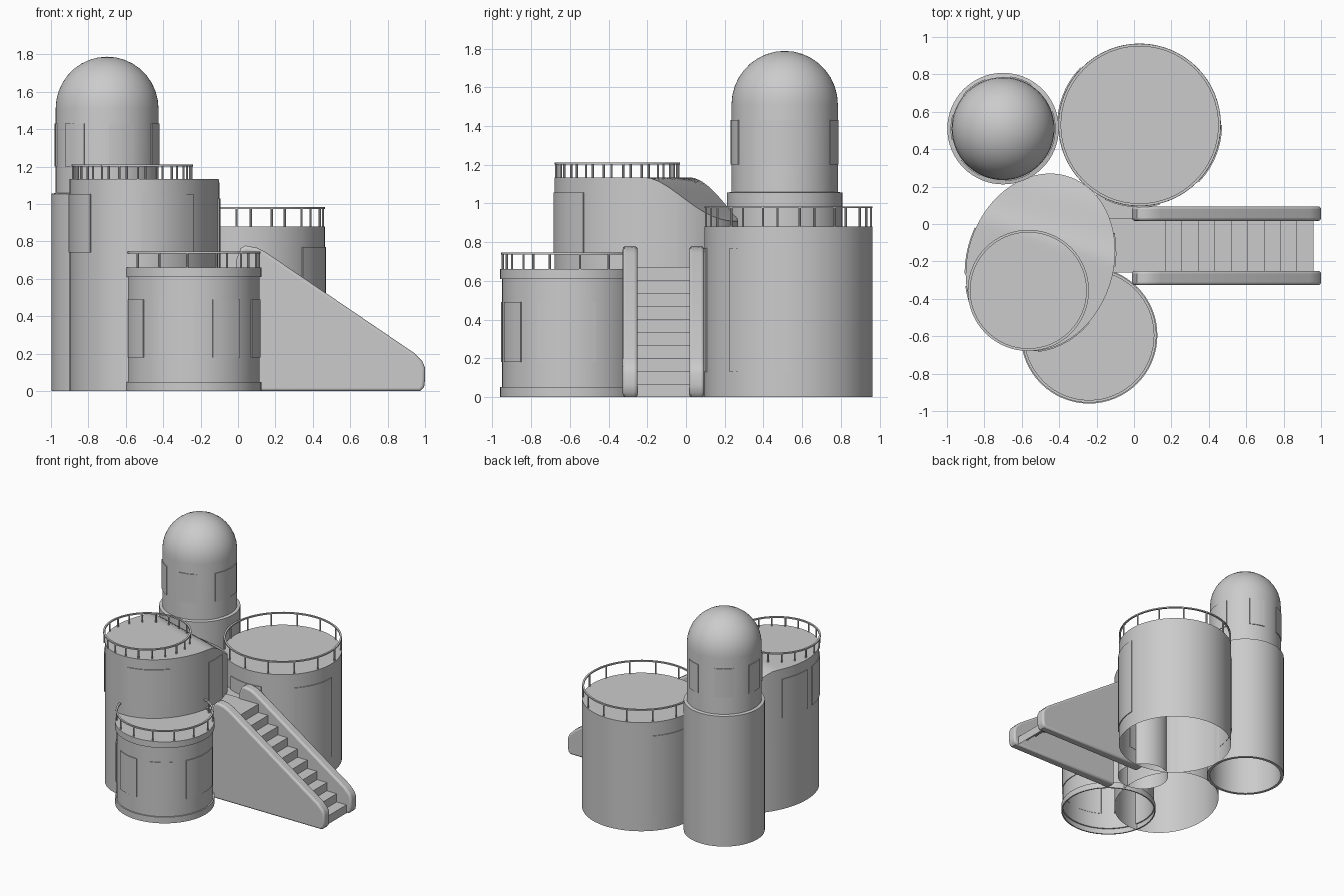
import bpy, bmesh, math
from math import sin, cos, radians, pi

if "Cube" in bpy.data.objects:
    bpy.data.objects.remove(bpy.data.objects["Cube"])

SEG = 64


def finish(name, bm, angle=30):
    bmesh.ops.recalc_face_normals(bm, faces=bm.faces[:])
    me = bpy.data.meshes.new(name)
    bm.to_mesh(me)
    bm.free()
    ob = bpy.data.objects.new(name, me)
    bpy.context.collection.objects.link(ob)
    bpy.ops.object.select_all(action='DESELECT')
    bpy.context.view_layer.objects.active = ob
    ob.select_set(True)
    bpy.ops.object.shade_smooth_by_angle(angle=radians(angle))
    return ob


def lathe(name, c, profile, closed=False):
    """Revolve (radius, z) points around a vertical axis at c."""
    bm = bmesh.new()
    rings = []
    for r, z in profile:
        if r < 1e-6:
            rings.append([bm.verts.new((c[0], c[1], z))] * SEG)
        else:
            rings.append([bm.verts.new((c[0] + r * cos(2 * pi * i / SEG),
                                        c[1] + r * sin(2 * pi * i / SEG), z)) for i in range(SEG)])
    pairs = list(zip(rings, rings[1:])) + ([(rings[-1], rings[0])] if closed else [])
    for a, b in pairs:
        for i in range(SEG):
            j = (i + 1) % SEG
            vs = list(dict.fromkeys([a[i], a[j], b[j], b[i]]))
            bm.faces.new(vs)
    return finish(name, bm)


def panel(name, point, a0, a1, z0, z1, depth=0.006):
    """Thin raised curved panel; angles run from the front (-y) towards +x."""
    bm = bmesh.new()
    n = max(3, int(abs(a1 - a0) / 6))
    secs = []
    for i in range(n + 1):
        a = radians(a0 + (a1 - a0) * i / n)
        secs.append([bm.verts.new((*point(a, d), z)) for d, z in
                     ((-0.002, z0), (depth, z0), (depth, z1), (-0.002, z1))])
    for s, t in zip(secs, secs[1:]):
        for k in range(3):
            bm.faces.new((s[k], t[k], t[k + 1], s[k + 1]))
    bm.faces.new(secs[0])
    bm.faces.new(secs[-1])
    return finish(name, bm)


def round_wall(c, r):
    return lambda a, d: (c[0] + (r + d) * sin(a), c[1] - (r + d) * cos(a))


def railing(name, c, r, z0, z1, posts):
    """Hoop on evenly spaced posts."""
    lathe(name + "_hoop", c, [(r - 0.008, z1 - 0.01), (r + 0.006, z1 - 0.01),
                              (r + 0.006, z1), (r - 0.008, z1)], closed=True)
    bm = bmesh.new()
    for i in range(posts):
        a = 2 * pi * (i + 0.3) / posts
        res = bmesh.ops.create_cone(bm, cap_ends=True, segments=8, radius1=0.006,
                                    radius2=0.006, depth=z1 - z0)
        bmesh.ops.translate(bm, verts=res['verts'],
                            vec=(c[0] + r * cos(a), c[1] + r * sin(a), (z0 + z1) / 2 - 0.004))
    finish(name + "_posts", bm)


# Domed tower: inner shaft with dome, outer lower sleeve
T = (-0.70, 0.51)
dome = [(0.275 * cos(pi / 2 * i / 9), 1.51 + 0.278 * sin(pi / 2 * i / 9)) for i in range(9)]
lathe("tower_shaft", T, [(0.275, 0.0)] + dome + [(0, 1.788)])
lathe("tower_sleeve", T, [(0.275, 0), (0.298, 0), (0.298, 1.055), (0.275, 1.06)])
for i, (a, b) in enumerate([(-53, -26), (2, 31), (59, 109), (147, 172), (200, 230), (255, 282)]):
    panel(f"tower_window_{i}", round_wall(T, 0.275), a, b, 1.2, 1.43)

# Large rear drum
D = (0.03, 0.53)
lathe("rear_drum", D, [(0.435, 0), (0.435, 0.88), (0, 0.88)])
railing("rear_drum_rail", D, 0.428, 0.88, 0.985, 14)
for i, (a, b) in enumerate([(-25, 14), (46, 90), (226, 268)]):
    panel(f"rear_drum_door_{i}", round_wall(D, 0.435), a, b, 0.13, 0.77)

# Small front drum with bands top and bottom
F = (-0.24, -0.595)
lathe("front_drum", F, [(0.355, 0), (0.365, 0), (0.365, 0.05), (0.355, 0.05),
                        (0.355, 0.61), (0.365, 0.61), (0.365, 0.66), (0, 0.66)])
railing("front_drum_rail", F, 0.354, 0.66, 0.747, 14)
for i, (a, b) in enumerate([(-74, -48), (-31, 0), (17, 44), (61, 111)]):
    panel(f"front_drum_window_{i}", round_wall(F, 0.355), a, b, 0.18, 0.49)

# Oval middle drum whose roof falls away along its long axis
M, LONG, SHORT, TILT = (-0.50, -0.205), 0.483, 0.39, radians(72)


def oval(a, s=1.0, d=0.0):
    u, v = (LONG * s + d) * cos(a), (SHORT * s + d) * sin(a)
    return (M[0] + u * cos(TILT) - v * sin(TILT), M[1] + u * sin(TILT) + v * cos(TILT))


def roof(t):
    k = min(1, max(0, (t - 0.11) / 0.40))
    return 1.135 - 0.23 * k * k * (3 - 2 * k)


bm = bmesh.new()
angles = [2 * pi * i / SEG for i in range(SEG)]
rings = [[bm.verts.new((*oval(a), 0)) for a in angles]]
for s in [1 - i / 14 for i in range(14)]:
    rings.append([bm.verts.new((*oval(a, s), roof(LONG * s * cos(a)))) for a in angles])
for a, b in zip(rings, rings[1:]):
    for i in range(SEG):
        j = (i + 1) % SEG
        bm.faces.new((a[i], a[j], b[j], b[i]))
bm.faces.new(rings[-1])
finish("middle_drum", bm)
C = (-0.565, -0.355)
railing("middle_drum_rail", C, 0.318, 1.135, 1.212, 20)


def oval_wall(a, d):
    return oval(a - pi / 2 - TILT, 1, d)


for i, (a, b) in enumerate([(-78, -42), (2, 44), (244, 274)]):
    panel(f"middle_window_{i}", oval_wall, a, b, 0.74, 1.055)
panel("middle_door", oval_wall, 84, 106, 0.66, 1.03)

# Round landing behind the stairs
lathe("landing", (-0.10, -0.01), [(0.195, 0), (0.195, 0.66), (0, 0.66)])

# Steps: landing strip followed by ten even risers
steps, z = [(-0.15, 0.672), (0.17, 0.672)], 0.672
for i in range(10):
    x = 0.17 + 0.0878 * i
    z -= 0.0672
    steps.append((x, max(z, 0.0)))
    if i < 9:
        steps.append((x + 0.0878, z))
bm = bmesh.new()
left = [bm.verts.new((x, 0.03, z)) for x, z in steps]
right = [bm.verts.new((x, -0.26, z)) for x, z in steps]
for i in range(len(steps) - 1):
    bm.faces.new((left[i], left[i + 1], right[i + 1], right[i]))
finish("steps", bm)

# Rounded stair side walls
side = [(-0.01, 0), (0.975, 0), (0.995, 0.02), (1.0, 0.06), (1.0, 0.125), (0.985, 0.16),
        (0.94, 0.205), (0.145, 0.745), (0.10, 0.767), (0.04, 0.778), (0.015, 0.765), (-0.01, 0.70)]
for name, y in (("stair_wall_front", -0.327), ("stair_wall_rear", 0.017)):
    bm = bmesh.new()
    f = bm.faces.new([bm.verts.new((x, y, z)) for x, z in side])
    ext = bmesh.ops.extrude_face_region(bm, geom=[f])
    bmesh.ops.translate(bm, vec=(0, 0.077, 0),
                        verts=[v for v in ext['geom'] if isinstance(v, bmesh.types.BMVert)])
    ob = finish(name, bm, 40)
    bev = ob.modifiers.new("round_edges", 'BEVEL')
    bev.width, bev.segments, bev.limit_method = 0.015, 3, 'ANGLE'
    bev.angle_limit = radians(60)
